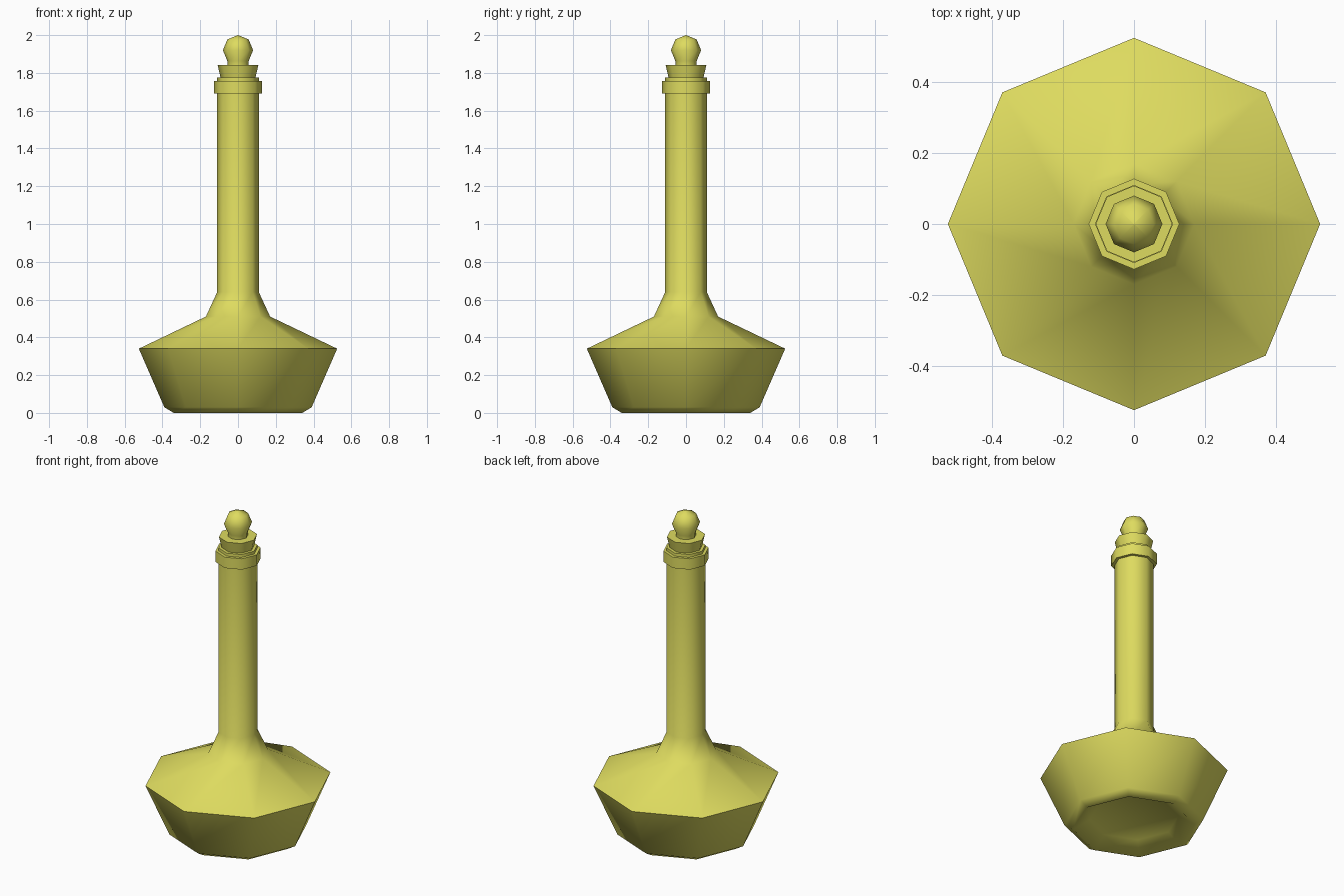
import bpy
import bmesh
import math

cube = bpy.data.objects.get("Cube")
if cube:
    bpy.data.objects.remove(cube, do_unlink=True)

SIDES = 8

yellow = bpy.data.materials.new("yellow_glass")
yellow.use_nodes = True
colour = (0.73, 0.71, 0.115, 1.0)
yellow.diffuse_color = colour
yellow.node_tree.nodes["Principled BSDF"].inputs["Base Color"].default_value = colour


def lathe(name, profile):
    """Turn (radius, height) points, listed bottom to top, into a closed octagonal part."""
    bm = bmesh.new()
    rings = []
    for r, z in profile:
        angles = [2 * math.pi * i / SIDES for i in range(SIDES)]
        rings.append([bm.verts.new((r * math.cos(a), r * math.sin(a), z)) for a in angles])
    for low, high in zip(rings, rings[1:]):
        for i in range(SIDES):
            j = (i + 1) % SIDES
            bm.faces.new((low[i], low[j], high[j], high[i]))
    bm.faces.new(rings[0][::-1])
    bm.faces.new(rings[-1])
    bmesh.ops.recalc_face_normals(bm, faces=bm.faces)
    mesh = bpy.data.meshes.new(name)
    bm.to_mesh(mesh)
    bm.free()
    mesh.materials.append(yellow)
    obj = bpy.data.objects.new(name, mesh)
    bpy.context.collection.objects.link(obj)
    bpy.ops.object.select_all(action='DESELECT')
    obj.select_set(True)
    bpy.context.view_layer.objects.active = obj
    bpy.ops.object.shade_smooth_by_angle(angle=math.radians(70))
    return obj


# Flask with a recessed underside, wide belly and long neck
lathe("flask_body", [(0.25, 0.06), (0.34, 0.0), (0.39, 0.03), (0.525, 0.34),
                     (0.17, 0.51), (0.11, 0.64), (0.11, 1.775)])

# Raised band around the mouth
lathe("neck_collar", [(0.128, 1.69), (0.128, 1.757)])

# Flared stopper
lathe("stopper", [(0.09, 1.765), (0.108, 1.842)])

# Round knob on a short stem
R, CENTRE = 0.08, 1.92
ball = [(max(R * math.cos(t), 0.001), CENTRE + R * math.sin(t))
        for t in (math.radians(d) for d in (-45, 0, 45, 90))]
lathe("stopper_knob", [(0.057, 1.835)] + ball)
